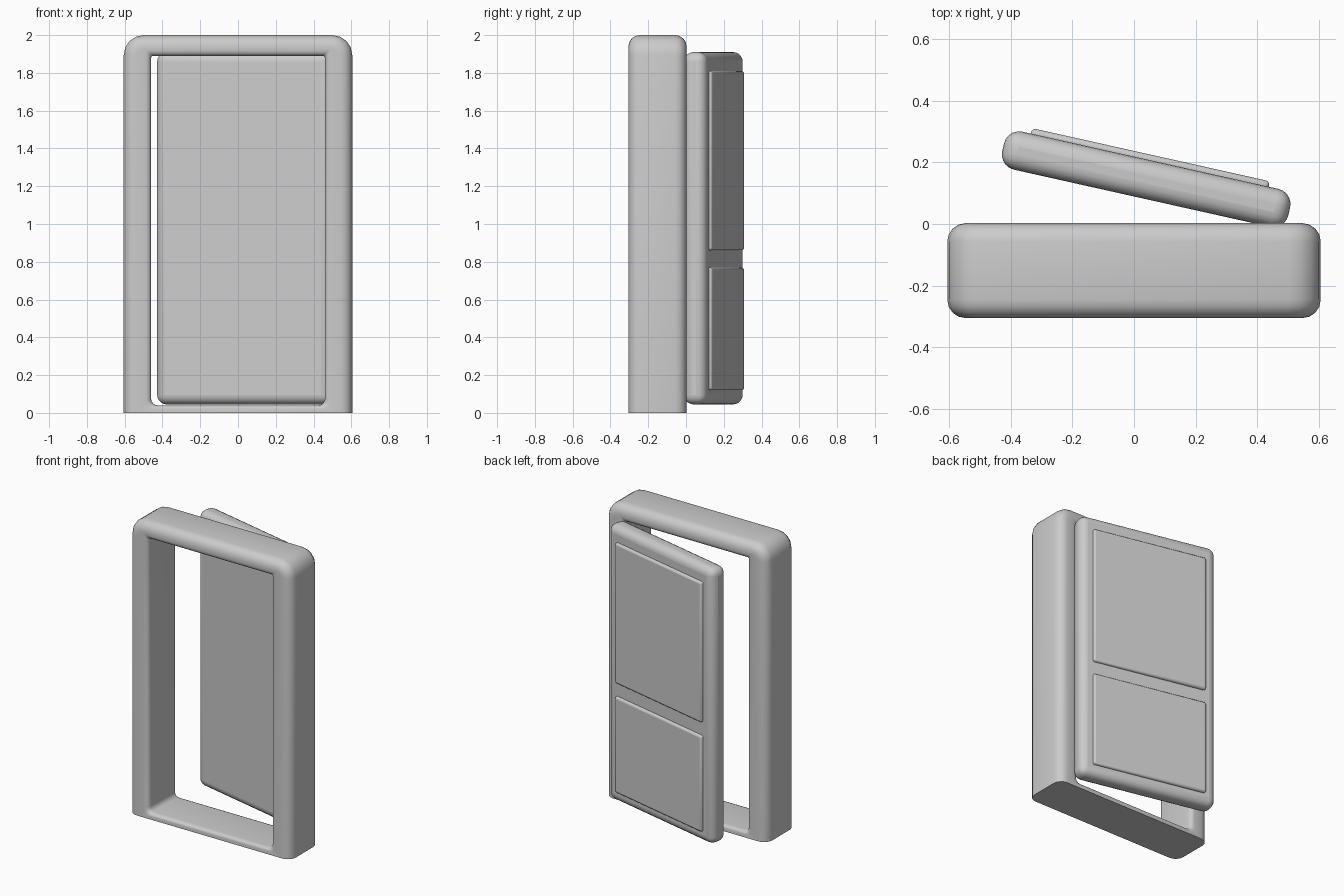
import bpy, bmesh
from math import pi, sin, cos, atan2
from mathutils import Matrix

if "Cube" in bpy.data.objects:
    bpy.data.objects.remove(bpy.data.objects["Cube"])

ANGLE = atan2(-0.218, 0.976)


def finish(bm, name, matrix=None, bevel=0, segments=4):
    bmesh.ops.recalc_face_normals(bm, faces=bm.faces)
    mesh = bpy.data.meshes.new(name)
    bm.to_mesh(mesh)
    bm.free()
    ob = bpy.data.objects.new(name, mesh)
    bpy.context.collection.objects.link(ob)
    if matrix:
        ob.matrix_world = matrix
    if bevel:
        mod = ob.modifiers.new("Rounded edges", 'BEVEL')
        mod.width = bevel
        mod.segments = segments
    bpy.ops.object.select_all(action='DESELECT')
    ob.select_set(True)
    bpy.context.view_layer.objects.active = ob
    bpy.ops.object.shade_smooth_by_angle(angle=pi / 5)
    return ob


def loop(bm, y, hx, lo, hi, r_lo, r_hi, n=5):
    """Rounded rectangle of vertices in the xz plane."""
    verts = []
    corners = [(1, hi, -1, r_hi, 0), (-1, hi, -1, r_hi, 1),
               (-1, lo, 1, r_lo, 2), (1, lo, 1, r_lo, 3)]
    for sx, z, sz, r, q in corners:
        for i in range(n):
            a = (q + i / (n - 1)) * pi / 2
            verts.append(bm.verts.new((sx * (hx - r) + r * cos(a), y,
                                       z + sz * r + r * sin(a))))
    return verts


# Door frame: loops run over the rounded outside and back through the opening
Y0, Y1 = -0.305, 0.003
quarter = [i * pi / 8 for i in range(5)]
bm = bmesh.new()
rings = []


def outer(y, t):
    rings.append(loop(bm, y, 0.605 - t, 0, 2 - t, 0, 0.105 - t))


def inner(y, t):
    rings.append(loop(bm, y, 0.46 + t, 0.04 - t * 0.6, 1.89 + t, 0.035, 0.012))


R, S = 0.06, 0.03
for a in quarter:
    outer(Y1 - R + R * cos(a), R - R * sin(a))
for a in quarter:
    outer(Y0 + R - R * sin(a), R - R * cos(a))
for a in quarter:
    inner(Y0 + S - S * cos(a), S - S * sin(a))
for a in quarter:
    inner(Y1 - S + S * sin(a), S - S * cos(a))
for k, ring in enumerate(rings):
    nxt = rings[(k + 1) % len(rings)]
    for i in range(len(ring)):
        j = (i + 1) % len(ring)
        bm.faces.new((ring[i], ring[j], nxt[j], nxt[i]))
bmesh.ops.remove_doubles(bm, verts=bm.verts, dist=1e-5)
bmesh.ops.dissolve_degenerate(bm, edges=bm.edges, dist=1e-5)
finish(bm, "door_frame")


def box(name, x, y, z, bevel, segments):
    bm = bmesh.new()
    bmesh.ops.create_cube(bm, size=1)
    for v in bm.verts:
        v.co = [a + (b - a) * (c + 0.5) for (a, b), c in zip((x, y, z), v.co)]
    finish(bm, name, Matrix.Rotation(ANGLE, 4, 'Z'), bevel, segments)


# Open door leaf and its two raised back panels
box("door_leaf", (-0.468, 0.482), (0.087, 0.213), (0.045, 1.91), 0.05, 5)
for name, z in (("lower_panel", (0.12, 0.77)), ("upper_panel", (0.86, 1.81))):
    box(name, (-0.39, 0.40), (0.18, 0.231), z, 0.014, 3)
